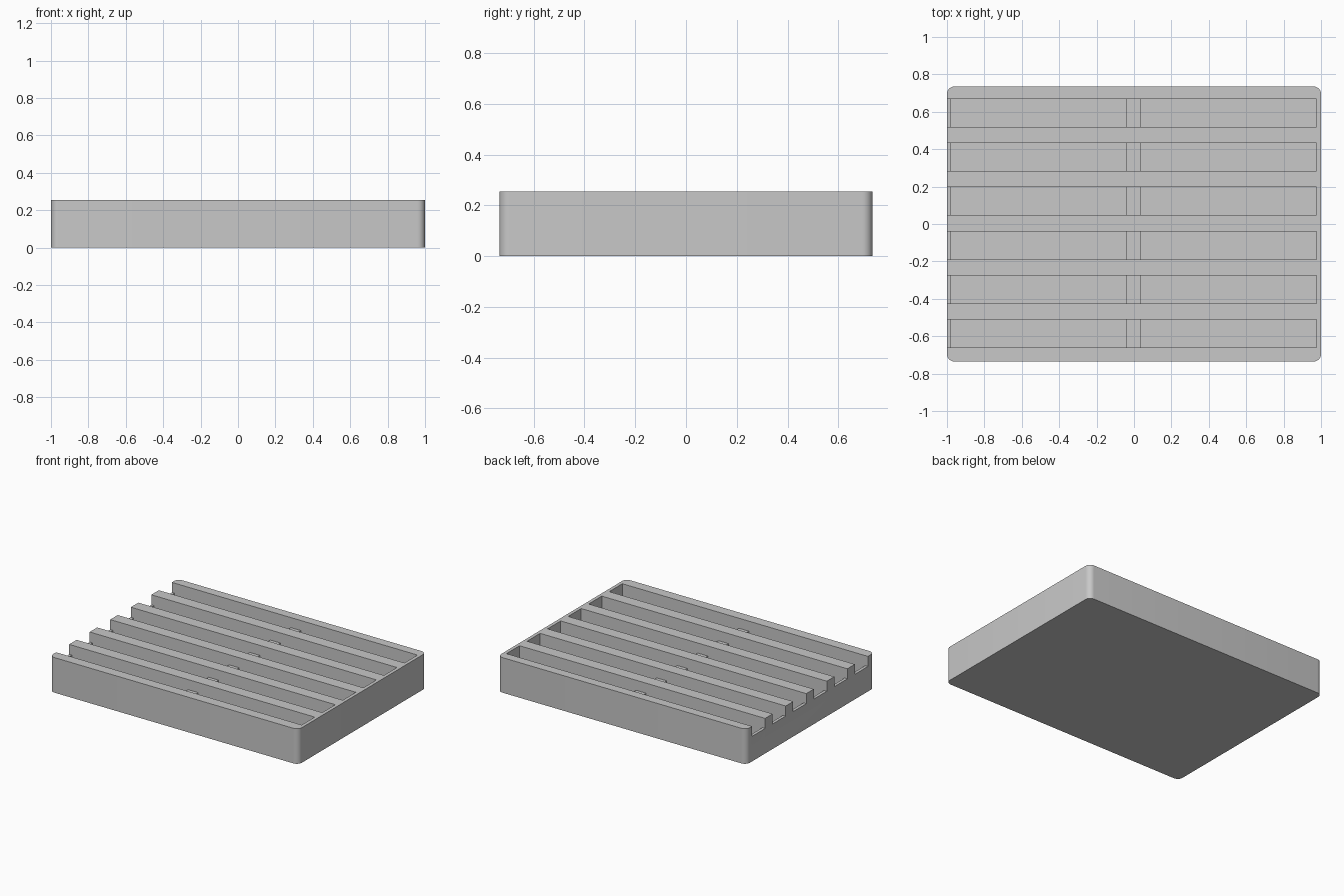
import bpy, bmesh, math

cube = bpy.data.objects.get("Cube")
if cube:
    bpy.data.objects.remove(cube, do_unlink=True)

HEIGHT, HALF_X, HALF_Y, RADIUS = 0.255, 1.0, 0.735, 0.04
LEDGE, FLOOR = 0.182, 0.06
SLOT_COUNT, PITCH, SLOT_WIDTH, SLOT_SHIFT = 6, 0.236, 0.15, 0.004

grey = bpy.data.materials.new("plain_grey")
grey.use_nodes = True
colour = (0.58, 0.58, 0.58, 1)
grey.diffuse_color = colour
grey.node_tree.nodes["Principled BSDF"].inputs["Base Color"].default_value = colour


def add_prism(bm, outline, offset):
    """Extrude a closed outline along the offset vector."""
    face = bm.faces.new([bm.verts.new(p) for p in outline])
    result = bmesh.ops.extrude_face_region(bm, geom=[face])
    verts = [g for g in result["geom"] if isinstance(g, bmesh.types.BMVert)]
    bmesh.ops.translate(bm, verts=verts, vec=offset)


def finish(bm, name):
    bmesh.ops.recalc_face_normals(bm, faces=bm.faces)
    mesh = bpy.data.meshes.new(name)
    bm.to_mesh(mesh)
    bm.free()
    mesh.materials.append(grey)
    obj = bpy.data.objects.new(name, mesh)
    bpy.context.collection.objects.link(obj)
    return obj


# Tray block with rounded vertical corners
bm = bmesh.new()
outline = []
for i, (sx, sy) in enumerate([(1, 1), (-1, 1), (-1, -1), (1, -1)]):
    for step in range(9):
        a = math.radians(90 * i + 90 * step / 8)
        outline.append((sx * (HALF_X - RADIUS) + RADIUS * math.cos(a),
                        sy * (HALF_Y - RADIUS) + RADIUS * math.sin(a), 0))
add_prism(bm, outline, (0, 0, HEIGHT))
tray = finish(bm, "slotted_tray")

# Slots: open at one end, with a low lip and a low central divider
TOP = HEIGHT + 0.1
profile = [(-1.1, TOP), (0.975, TOP), (0.975, FLOOR), (0.037, FLOOR),
           (0.037, LEDGE), (-0.043, LEDGE), (-0.043, FLOOR),
           (-0.978, FLOOR), (-0.978, LEDGE), (-1.1, LEDGE)]
bm = bmesh.new()
for i in range(SLOT_COUNT):
    y = (i - (SLOT_COUNT - 1) / 2) * PITCH + SLOT_SHIFT - SLOT_WIDTH / 2
    add_prism(bm, [(x, y, z) for x, z in profile], (0, SLOT_WIDTH, 0))
cutter = finish(bm, "slot_cutter")
cutter.hide_render = True

# Cut the slots, then shade
cut = tray.modifiers.new("slots", 'BOOLEAN')
cut.operation = 'DIFFERENCE'
cut.solver = 'EXACT'
cut.object = cutter
for obj in bpy.context.selected_objects:
    obj.select_set(False)
bpy.context.view_layer.objects.active = tray
tray.select_set(True)
bpy.ops.object.modifier_apply(modifier=cut.name)
bpy.data.objects.remove(cutter, do_unlink=True)
bpy.ops.object.shade_smooth_by_angle(angle=math.radians(30))
